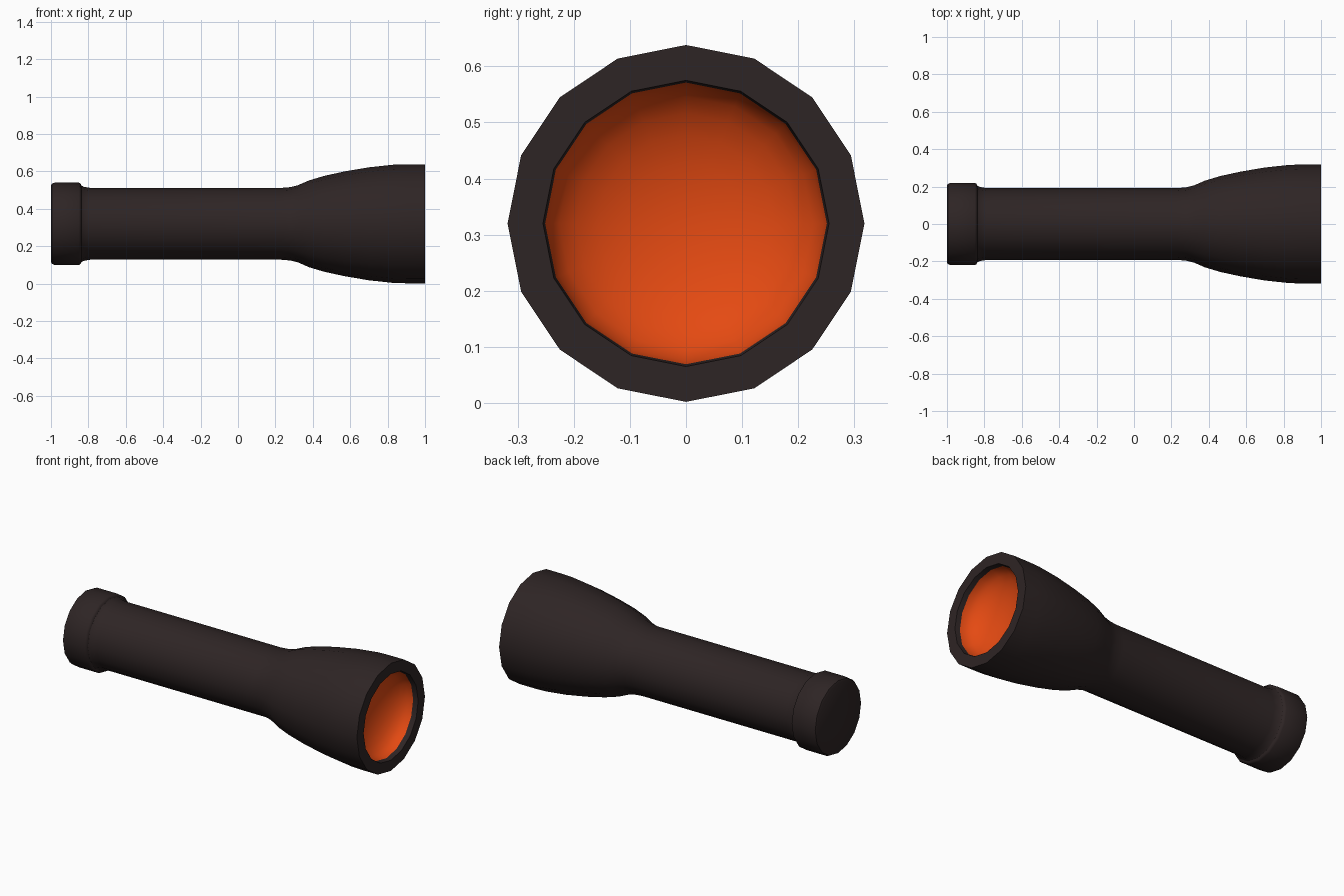
import bpy
import bmesh
from math import sin, cos, pi, radians

SIDES = 16
AXIS_HEIGHT = 0.32

default = bpy.data.objects.get("Cube")
if default:
    bpy.data.objects.remove(default, do_unlink=True)


def material(name, colour):
    mat = bpy.data.materials.new(name)
    mat.use_nodes = True
    mat.diffuse_color = colour
    mat.node_tree.nodes["Principled BSDF"].inputs["Base Color"].default_value = colour
    return mat


def lathe(name, profile, mat):
    """Turn (x, radius) points around the long axis; radius 0 closes to a point."""
    bm = bmesh.new()
    rings = []
    for x, r in profile:
        if r == 0:
            rings.append([bm.verts.new((x, 0, 0))] * SIDES)
        else:
            angles = [2 * pi * k / SIDES for k in range(SIDES)]
            rings.append([bm.verts.new((x, r * sin(a), r * cos(a))) for a in angles])
    for low, high in zip(rings, rings[1:]):
        for k in range(SIDES):
            n = (k + 1) % SIDES
            corners = [low[k], high[k], high[n], low[n]]
            bm.faces.new(list(dict.fromkeys(corners)))
    mesh = bpy.data.meshes.new(name)
    bm.to_mesh(mesh)
    bm.free()
    mesh.materials.append(mat)
    obj = bpy.data.objects.new(name, mesh)
    obj.location.z = AXIS_HEIGHT
    bpy.context.collection.objects.link(obj)
    bpy.ops.object.select_all(action="DESELECT")
    obj.select_set(True)
    bpy.context.view_layer.objects.active = obj
    bpy.ops.object.shade_smooth_by_angle(angle=radians(35))
    return obj


casing = material("dark brown casing", (0.027, 0.018, 0.018, 1))
orange = material("orange reflector", (0.78, 0.068, 0.006, 1))

# End cap with softened rear edge
lathe("end_cap", [(-1, 0), (-1, 0.205), (-0.995, 0.214), (-0.98, 0.22),
                  (-0.85, 0.22), (-0.842, 0.215), (-0.838, 0.206)], casing)

# Handle, flared head, flat rim and inner lip
lathe("body", [(-0.838, 0.206), (-0.825, 0.198), (-0.79, 0.192),
               (0.23, 0.192), (0.28, 0.196), (0.32, 0.206), (0.38, 0.232),
               (0.46, 0.256), (0.57, 0.28), (0.7, 0.302), (0.83, 0.316),
               (0.9, 0.318), (1, 0.318), (1, 0.255), (0.97, 0.251)], casing)

# Concave reflector bowl
STEPS = 7
bowl = [(0.97 - 0.13 * sin(t), 0.251 * cos(t))
        for t in (pi / 2 * k / STEPS for k in range(STEPS))]
lathe("reflector", bowl + [(0.84, 0)], orange)
